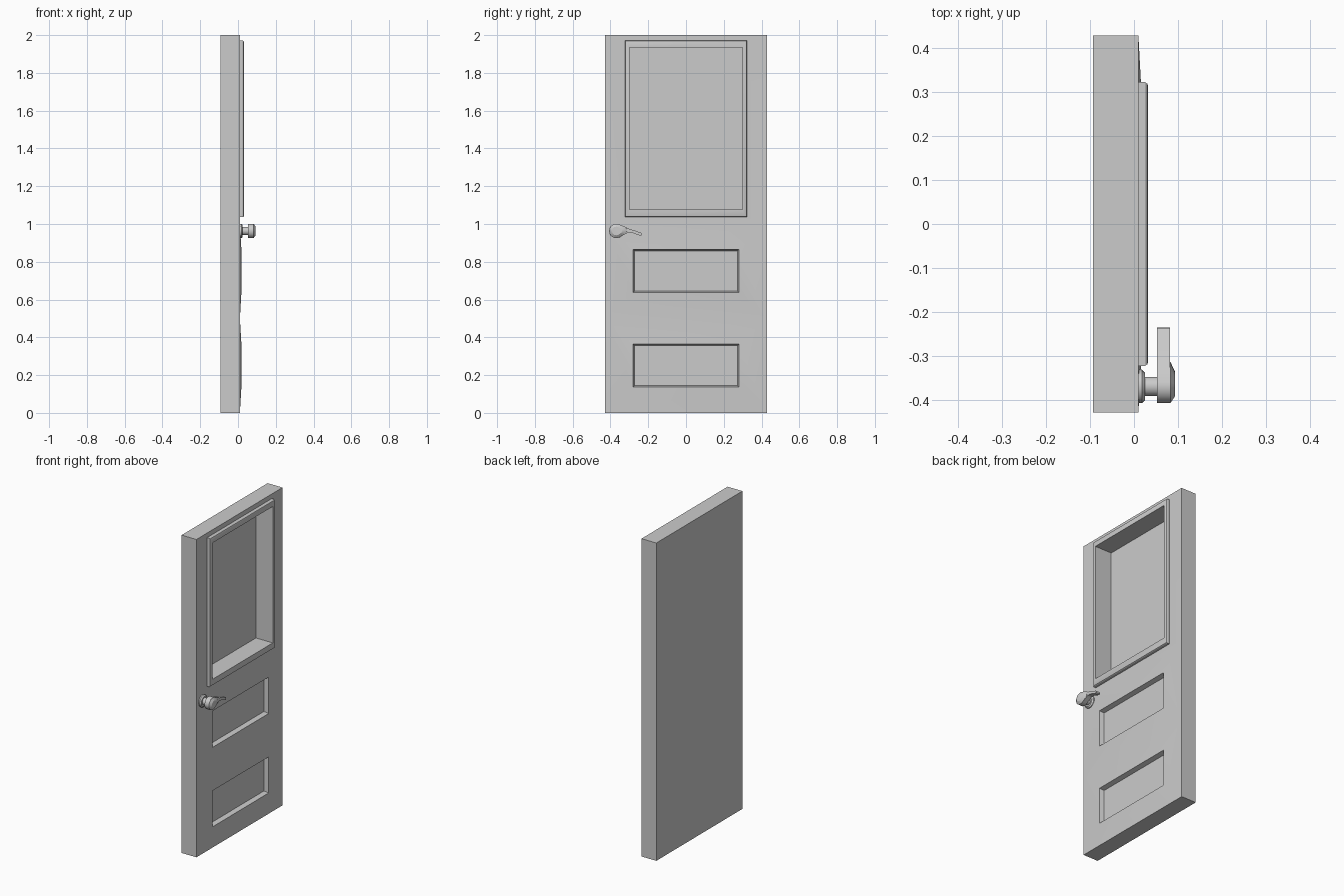
import bpy, bmesh
from math import cos, sin, pi, radians

if "Cube" in bpy.data.objects:
    bpy.data.objects.remove(bpy.data.objects["Cube"])

BACK, FRONT, HALF = -0.093, 0.01, 0.428


def finish(bm, name):
    bmesh.ops.remove_doubles(bm, verts=bm.verts, dist=1e-5)
    bmesh.ops.recalc_face_normals(bm, faces=bm.faces)
    me = bpy.data.meshes.new(name)
    bm.to_mesh(me)
    bm.free()
    ob = bpy.data.objects.new(name, me)
    bpy.context.collection.objects.link(ob)
    bpy.ops.object.select_all(action='DESELECT')
    ob.select_set(True)
    bpy.context.view_layer.objects.active = ob
    bpy.ops.object.shade_smooth_by_angle(angle=radians(30))
    return ob


def loft(bm, rings, cap_start=False, cap_end=True):
    """Skin a list of equal-length point rings."""
    vs = [[bm.verts.new(p) for p in r] for r in rings]
    n = len(vs[0])
    for a, b in zip(vs, vs[1:]):
        for i in range(n):
            j = (i + 1) % n
            bm.faces.new((a[i], a[j], b[j], b[i]))
    if cap_start:
        bm.faces.new(vs[0])
    if cap_end:
        bm.faces.new(vs[-1])


def rect(x, y, z0, z1):
    return [(x, -y, z0), (x, y, z0), (x, y, z1), (x, -y, z1)]


def quad(bm, pts):
    bm.faces.new([bm.verts.new(p) for p in pts])


# Door slab with recessed panels and the raised window frame
bm = bmesh.new()
levels = [0, 0.5, 1.0, 2.0]
for a, b in zip(levels, levels[1:]):
    quad(bm, rect(BACK, HALF, a, b))
    for y in (-HALF, HALF):
        quad(bm, [(BACK, y, a), (FRONT, y, a), (FRONT, y, b), (BACK, y, b)])
for z in (0, 2.0):
    quad(bm, [(BACK, -HALF, z), (FRONT, -HALF, z), (FRONT, HALF, z), (BACK, HALF, z)])

# Lower panels: face swells toward each rim, then drops into the recess
for base, z0, z1 in ((0, 0.137, 0.364), (0.5, 0.637, 0.866)):
    loft(bm, [rect(FRONT, HALF, base, base + 0.5),
              rect(0.018, 0.28, z0, z1),
              rect(-0.01, 0.272, z0 + 0.008, z1 - 0.008)])

# Window frame and deep window recess
loft(bm, [rect(FRONT, HALF, 1.0, 2.0),
          rect(FRONT, 0.322, 1.036, 1.971),
          rect(0.025, 0.322, 1.036, 1.971),
          rect(0.030, 0.319, 1.039, 1.968),
          rect(0.032, 0.314, 1.044, 1.963),
          rect(0.032, 0.300, 1.077, 1.935),
          rect(-0.085, 0.300, 1.077, 1.935)])
finish(bm, "door_slab")

# Handle parts share one axis
CY, CZ, R = -0.369, 0.963, 0.038


def turned(name, profile, n=24):
    bm = bmesh.new()
    loft(bm, [[(x, CY + r * cos(2 * pi * i / n), CZ + r * sin(2 * pi * i / n))
               for i in range(n)] for x, r in profile], True)
    finish(bm, name)


turned("handle_rosette", [(0.008, R), (0.018, R), (0.021, 0.035), (0.025, 0.031)])
turned("handle_shaft", [(0.02, 0.022), (0.055, 0.022)])


def arc(a0, a1, n=14):
    return [(CY + R * cos(radians(a0 + (a1 - a0) * i / n)),
             CZ + R * sin(radians(a0 + (a1 - a0) * i / n))) for i in range(n + 1)]


# Lever: round head flowing into a drooping grip
outline = arc(75, 305) + [(-0.328, 0.943), (-0.308, 0.954), (-0.283, 0.953),
                          (-0.240, 0.937), (-0.235, 0.942), (-0.236, 0.953),
                          (-0.270, 0.965), (-0.300, 0.974), (-0.333, 0.990)]
bm = bmesh.new()
loft(bm, [[(x, y, z) for y, z in outline] for x in (0.052, 0.082)], True)
finish(bm, "handle_lever")

# Teardrop cap on the lever head
drop = arc(75, 305) + [(-0.330, 0.943), (-0.313, 0.958), (-0.316, 0.976), (-0.333, 0.989)]
bm = bmesh.new()
loft(bm, [[(x, CY + (y - CY) * s, CZ + (z - CZ) * s) for y, z in drop]
          for x, s in ((0.08, 1), (0.083, 0.99), (0.093, 0.6))], True)
finish(bm, "handle_cap")
